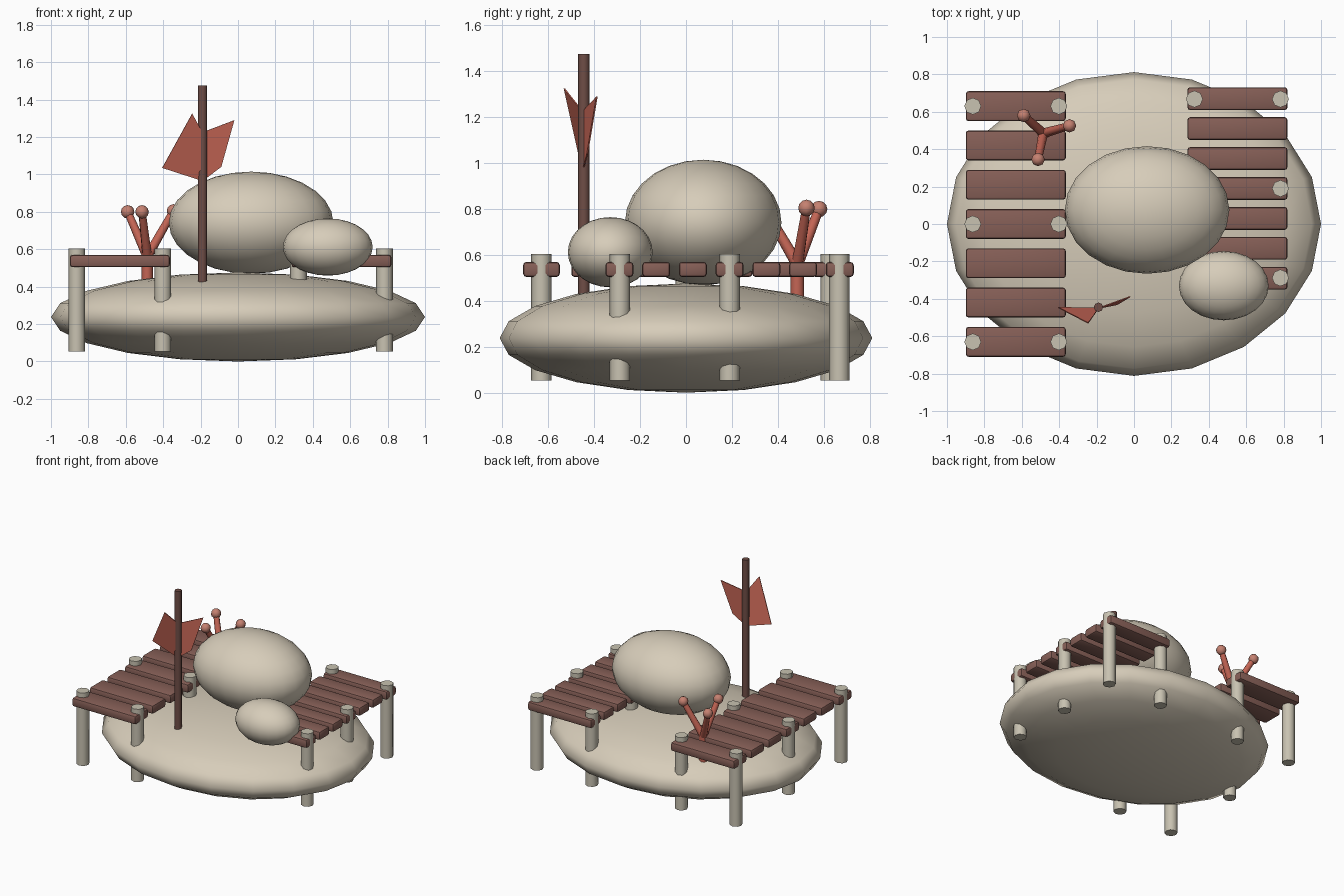
import bpy
from mathutils import Vector

cube = bpy.data.objects.get("Cube")
if cube:
    bpy.data.objects.remove(cube, do_unlink=True)


def material(name, rgb):
    m = bpy.data.materials.new(name)
    m.use_nodes = True
    m.diffuse_color = (*rgb, 1)
    m.node_tree.nodes["Principled BSDF"].inputs["Base Color"].default_value = (*rgb, 1)
    return m


sand = material("sand", (0.68, 0.61, 0.49))
post_grey = material("weathered post", (0.58, 0.54, 0.44))
wood = material("reddish wood", (0.24, 0.115, 0.095))
pole_wood = material("dark wood", (0.16, 0.075, 0.062))
coral = material("coral red", (0.55, 0.13, 0.09))
pale_coral = material("pale coral", (0.56, 0.22, 0.165))


def finish(name, mat, angle=0.7):
    ob = bpy.context.object
    ob.name = name
    ob.data.materials.append(mat)
    bpy.ops.object.shade_smooth_by_angle(angle=angle)
    return ob


def ellipsoid(name, centre, radii, mat, segments, rings):
    bpy.ops.mesh.primitive_uv_sphere_add(segments=segments, ring_count=rings, location=centre)
    bpy.context.object.scale = radii
    bpy.ops.object.transform_apply(location=False, rotation=False, scale=True)
    return finish(name, mat, 1.2)


def rod(name, start, end, r1, r2, mat, sides=8):
    start, end = Vector(start), Vector(end)
    bpy.ops.mesh.primitive_cone_add(vertices=sides, radius1=r1, radius2=r2,
                                    depth=(end - start).length, location=(start + end) / 2)
    ob = bpy.context.object
    ob.rotation_euler = (end - start).to_track_quat('Z', 'Y').to_euler()
    return finish(name, mat, 0.9)


def plank(name, centre, size):
    bpy.ops.mesh.primitive_cube_add(size=1, location=centre)
    ob = bpy.context.object
    ob.scale = size
    bpy.ops.object.transform_apply(location=False, rotation=False, scale=True)
    bevel = ob.modifiers.new("rounded edges", 'BEVEL')
    bevel.width = 0.015
    bevel.segments = 2
    bpy.ops.object.modifier_apply(modifier=bevel.name)
    return finish(name, wood)


# Island and boulders
ellipsoid("island", (0, 0, 0.238), (1, 0.812, 0.238), sand, 20, 10)
ellipsoid("large_boulder", (0.07, 0.075, 0.742), (0.44, 0.341, 0.273), sand, 24, 14)
ellipsoid("small_boulder", (0.48, -0.33, 0.612), (0.24, 0.185, 0.153), sand, 24, 14)


# Two plank walkways on posts
def walkway(side, x, y, step, width, post_step):
    for i in range(-3, 4):
        plank(f"{side}_plank", (x, y + i * step, 0.537), (0.535, width, 0.066))
    for i in (-1, 0, 1):
        for dx in (-0.23, 0.23):
            px, py = x + dx, y + i * post_step
            rod(f"{side}_post", (px, py, 0.052), (px, py, 0.605), 0.045, 0.045, post_grey)


walkway("right", -0.632, 0, 0.21, 0.16, 0.63)
walkway("left", 0.553, 0.19, 0.16, 0.122, 0.478)

# Pole with a folded two-part flag
rod("flag_pole", (-0.19, -0.445, 0.38), (-0.19, -0.445, 1.475), 0.025, 0.025, pole_wood)
points = [(-0.19, -0.45, 0.965), (-0.19, -0.45, 1.225),
          (-0.245, -0.53, 1.325), (-0.405, -0.447, 1.035),
          (-0.02, -0.388, 1.29), (-0.09, -0.43, 1.04)]
mesh = bpy.data.meshes.new("flag")
mesh.from_pydata(points, [], [(0, 1, 2, 3), (0, 5, 4, 1)])
mesh.materials.append(coral)
flag = bpy.data.objects.new("flag", mesh)
bpy.context.collection.objects.link(flag)
thickness = flag.modifiers.new("thickness", 'SOLIDIFY')
thickness.thickness = 0.006
thickness.offset = 0

# Branching coral with rounded tips
fork = (-0.485, 0.485, 0.56)
rod("coral_stem", (-0.485, 0.485, 0.34), (-0.485, 0.485, 0.58), 0.03, 0.03, coral)
for tip in ((-0.59, 0.58, 0.8), (-0.345, 0.525, 0.805), (-0.513, 0.345, 0.8)):
    rod("coral_branch", fork, tip, 0.026, 0.02, coral)
    ellipsoid("coral_tip", tip, (0.036, 0.036, 0.036), pale_coral, 8, 6)
